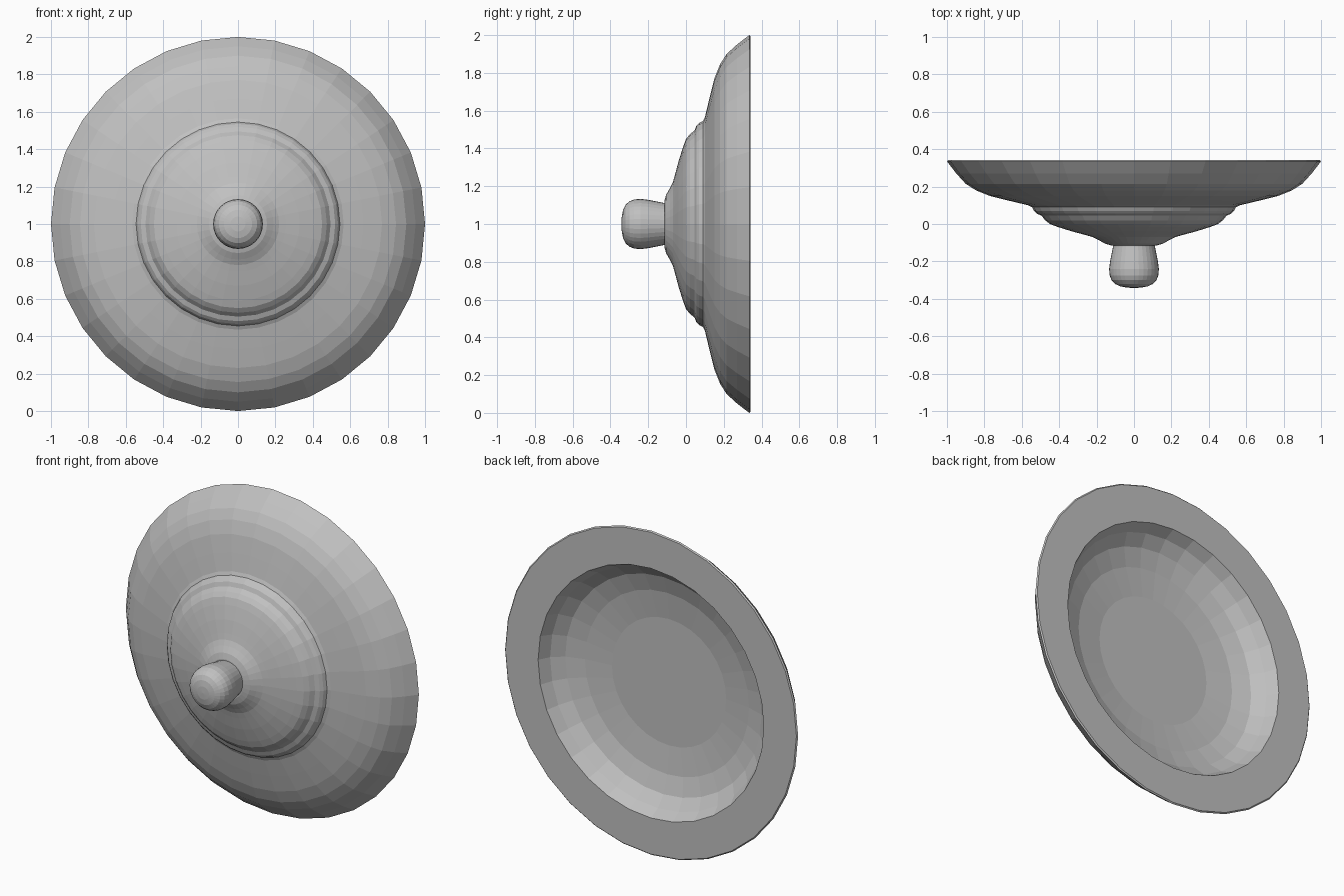
import bpy, bmesh, math

if "Cube" in bpy.data.objects:
    bpy.data.objects.remove(bpy.data.objects["Cube"])

SIDES = 32
CENTRE_Z = 1.0

metal = bpy.data.materials.new("plain grey")
metal.diffuse_color = (0.53, 0.53, 0.53, 1)
metal.use_nodes = True
metal.node_tree.nodes["Principled BSDF"].inputs["Base Color"].default_value = metal.diffuse_color


def lathe(name, profile):
    """Revolve (y, radius) points about the y axis; radius 0 ends become poles."""
    bm = bmesh.new()
    rings = []
    for y, r in profile:
        if r == 0:
            rings.append([bm.verts.new((0, y, CENTRE_Z))] * SIDES)
        else:
            rings.append([bm.verts.new((r * math.sin(2 * math.pi * i / SIDES), y,
                                        CENTRE_Z + r * math.cos(2 * math.pi * i / SIDES)))
                          for i in range(SIDES)])
    for a, b in zip(rings, rings[1:]):
        for i in range(SIDES):
            j = (i + 1) % SIDES
            corners = []
            for v in (a[i], a[j], b[j], b[i]):
                if v not in corners:
                    corners.append(v)
            bm.faces.new(corners)
    bmesh.ops.recalc_face_normals(bm, faces=bm.faces)
    mesh = bpy.data.meshes.new(name)
    bm.to_mesh(mesh)
    bm.free()
    mesh.materials.append(metal)
    obj = bpy.data.objects.new(name, mesh)
    bpy.context.collection.objects.link(obj)
    return obj


# Domed body: stepped front, rim, flat back border and hollow dish
lathe("domed_body", [
    (-0.115, 0), (-0.115, 0.12), (-0.105, 0.155), (-0.085, 0.19), (-0.07, 0.22),
    (-0.06, 0.255), (-0.04, 0.33), (-0.015, 0.41), (0.0, 0.45), (0.02, 0.475),
    (0.045, 0.495), (0.055, 0.52), (0.07, 0.535), (0.09, 0.545), (0.1, 0.565),
    (0.125, 0.67), (0.15, 0.77), (0.18, 0.845), (0.215, 0.90), (0.27, 0.95),
    (0.335, 1.0), (0.342, 0.993),
    (0.342, 0.77), (0.275, 0.735), (0.22, 0.67), (0.185, 0.56), (0.165, 0.39),
    (0.165, 0),
])

# Rounded knob on the front
lathe("front_knob", [
    (-0.09, 0), (-0.09, 0.115), (-0.12, 0.112), (-0.16, 0.12), (-0.20, 0.128),
    (-0.24, 0.133), (-0.275, 0.13), (-0.30, 0.12), (-0.32, 0.102), (-0.333, 0.075),
    (-0.34, 0.04), (-0.342, 0),
])
